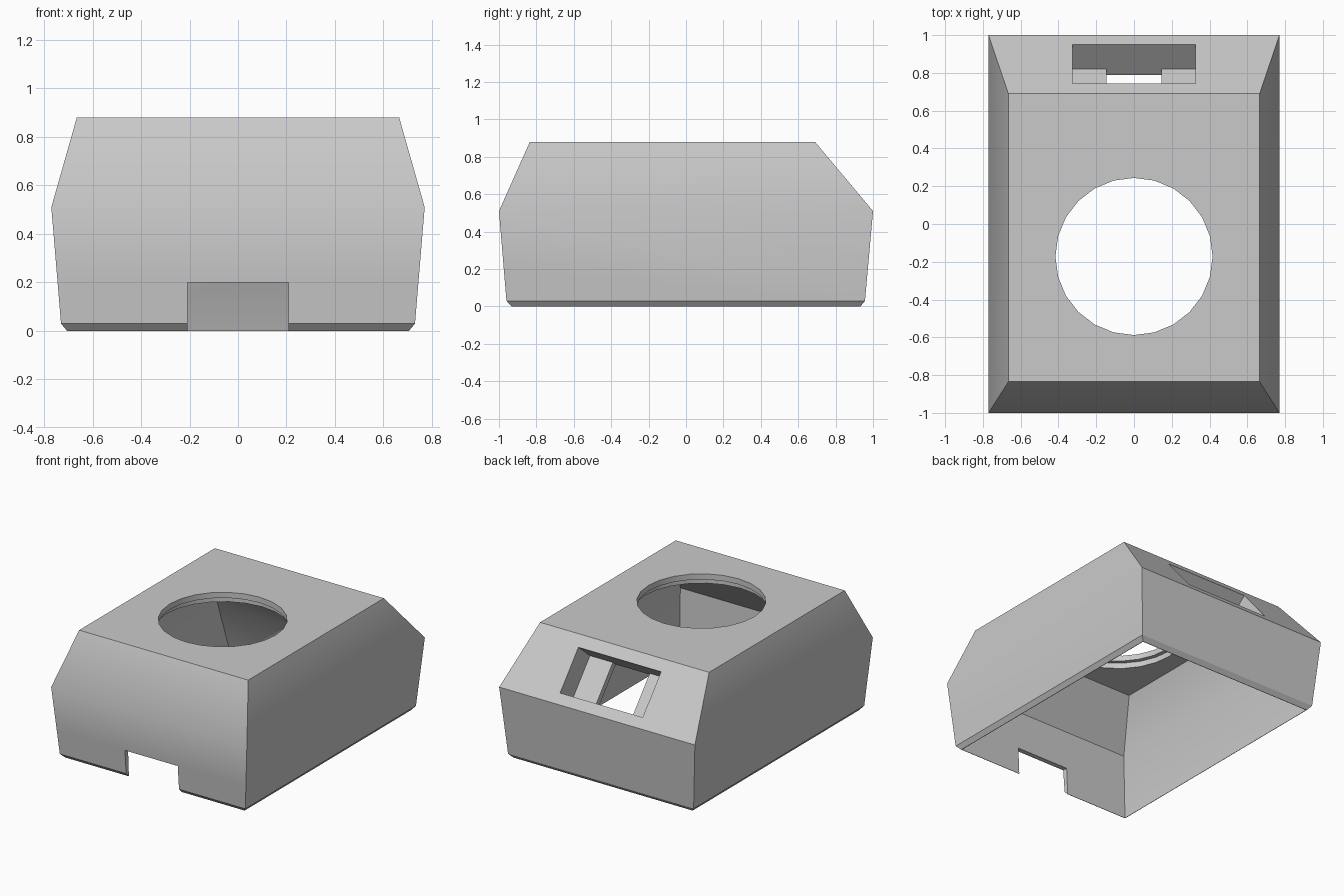
import bpy, bmesh, math
from mathutils import Matrix, Vector

old = bpy.data.objects.get("Cube")
if old:
    bpy.data.objects.remove(old)

grey = bpy.data.materials.new("plain grey")
grey.use_nodes = True
grey.diffuse_color = (0.59, 0.59, 0.59, 1)
grey.node_tree.nodes["Principled BSDF"].inputs["Base Color"].default_value = grey.diffuse_color


def finish(name, bm):
    bmesh.ops.recalc_face_normals(bm, faces=bm.faces)
    mesh = bpy.data.meshes.new(name)
    bm.to_mesh(mesh)
    bm.free()
    mesh.materials.append(grey)
    obj = bpy.data.objects.new(name, mesh)
    bpy.context.collection.objects.link(obj)
    return obj


def loft(name, levels):
    """Stack four-sided rings given as (half width, (front y, z), (back y, z))."""
    bm = bmesh.new()
    rings = [[bm.verts.new(p) for p in ((-w, *front), (w, *front), (w, *back), (-w, *back))]
             for w, front, back in levels]
    for low, high in zip(rings, rings[1:]):
        for i in range(4):
            j = (i + 1) % 4
            bm.faces.new((low[i], low[j], high[j], high[i]))
    bm.faces.new(rings[0])
    bm.faces.new(rings[-1])
    bmesh.ops.connect_verts_nonplanar(bm, angle_limit=0.01, faces=bm.faces)
    return finish(name, bm)


def box(name, size, matrix):
    bm = bmesh.new()
    bmesh.ops.create_cube(bm, size=1, matrix=matrix @ Matrix.Diagonal((*size, 1)))
    return finish(name, bm)


def disc(name, radius, z_low, z_high):
    bm = bmesh.new()
    bmesh.ops.create_cone(bm, cap_ends=True, segments=24, radius1=radius, radius2=radius,
                          depth=z_high - z_low,
                          matrix=Matrix.Translation((0, -0.172, (z_low + z_high) / 2)))
    return finish(name, bm)


def cut(target, cutter):
    cutter.hide_render = True
    mod = target.modifiers.new("cut", "BOOLEAN")
    mod.operation = "DIFFERENCE"
    mod.solver = "EXACT"
    mod.object = cutter
    bpy.context.view_layer.objects.active = target
    bpy.ops.object.modifier_apply(modifier=mod.name)
    bpy.data.objects.remove(cutter)


# Outer body with bevelled foot, flared walls and tapered top
housing = loft("housing", [(0.705, (-0.932, 0), (0.932, 0)),
                           (0.73, (-0.96, 0.03), (0.957, 0.03)),
                           (0.77, (-1, 0.51), (1, 0.51)),
                           (0.665, (-0.835, 0.88), (0.69, 0.88))])

# Hollow inside, open at the bottom, with a thick lean-to behind the sloping back
cut(housing, loft("cavity", [(0.702, (-0.929, -0.05), (0.929, -0.05)),
                             (0.702, (-0.929, 0), (0.929, 0)),
                             (0.712, (-0.953, 0.485), (0.788, 0.435)),
                             (0.575, (-0.735, 0.8), (0.482, 0.8))]))

# Round opening in the roof with a wider step underneath
cut(housing, disc("round_opening", 0.416, 0.7, 1))
cut(housing, disc("round_step", 0.445, 0.7, 0.84))

# Notch in the front foot
cut(housing, box("front_notch", (0.416, 0.3, 0.4), Matrix.Translation((0, -0.95, 0))))

# Socket sunk square into the sloping back, with a narrower way through
crest, brow = Vector((0, 0.69, 0.88)), Vector((0, 1, 0.51))
down = (brow - crest).normalized()
normal = down.cross(Vector((1, 0, 0)))
if normal.z < 0:
    normal.negate()
middle = crest.lerp(brow, (0.848 - 0.69) / 0.31)
length = 0.206 / down.y


def slope_box(name, width, top, bottom):
    frame = Matrix((Vector((1, 0, 0)), down, normal)).transposed().to_4x4()
    centre = middle + normal * (top + bottom) / 2
    return box(name, (width, length, top - bottom), Matrix.Translation(centre) @ frame)


cut(housing, slope_box("socket", 0.65, 0.1, -0.17))
cut(housing, slope_box("socket_passage", 0.29, 0.05, -0.3))

# Split the front wall level with the notch so that it shades evenly
bm = bmesh.new()
bm.from_mesh(housing.data)
front = [f for f in bm.faces if f.normal.y < -0.9 and f.calc_center_median().y < -0.95]
edges = {e for f in front for e in f.edges}
verts = {v for f in front for v in f.verts}
bmesh.ops.bisect_plane(bm, geom=[*front, *edges, *verts], dist=0.0001,
                       plane_co=(0, 0, 0.2), plane_no=(0, 0, 1))
bm.to_mesh(housing.data)
bm.free()

# Smooth the shallow bends only
bpy.ops.object.select_all(action="DESELECT")
housing.select_set(True)
bpy.context.view_layer.objects.active = housing
bpy.ops.object.shade_smooth_by_angle(angle=math.radians(31))
